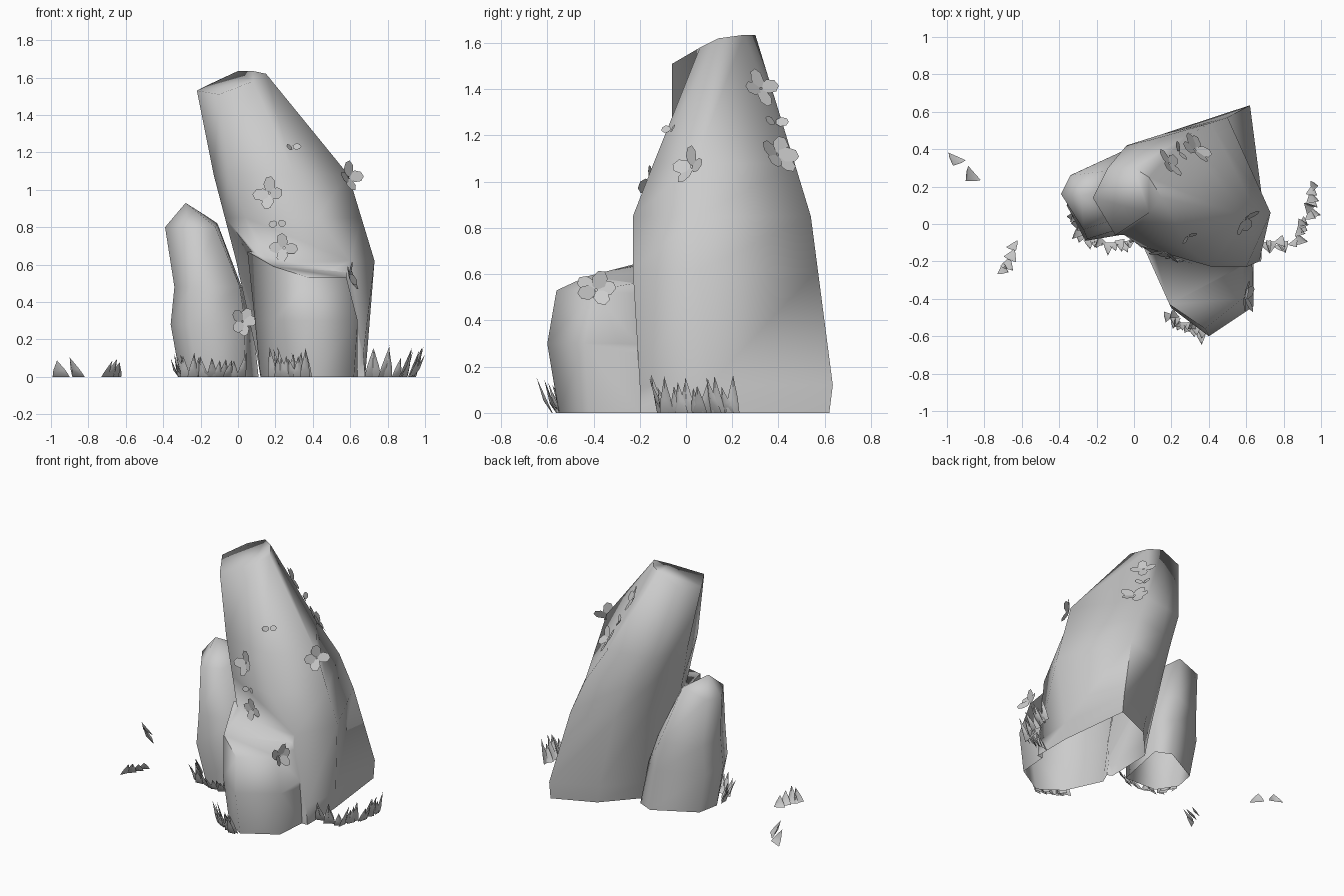
import bpy, bmesh, math, random
from mathutils import Vector, Matrix
from mathutils.bvhtree import BVHTree

random.seed(4)
cube = bpy.data.objects.get("Cube")
if cube:
    bpy.data.objects.remove(cube)

# One stone grey for everything
grey = bpy.data.materials.new("stone grey")
grey.use_nodes = True
COLOUR = (0.6, 0.6, 0.6, 1)
grey.diffuse_color = COLOUR
grey.node_tree.nodes["Principled BSDF"].inputs["Base Color"].default_value = COLOUR


def activate(obj):
    bpy.ops.object.select_all(action="DESELECT")
    obj.select_set(True)
    bpy.context.view_layer.objects.active = obj


def finish(name, bm, angle):
    mesh = bpy.data.meshes.new(name)
    bm.to_mesh(mesh)
    bm.free()
    mesh.materials.append(grey)
    obj = bpy.data.objects.new(name, mesh)
    bpy.context.collection.objects.link(obj)
    activate(obj)
    bpy.ops.object.shade_smooth_by_angle(angle=math.radians(angle))
    return obj


def loft(name, rings, apex=None):
    """Skin a stack of rings into a solid, capped flat or to a peak."""
    bm = bmesh.new()
    loops = [[bm.verts.new(p) for p in ring] for ring in rings]
    n = len(loops[0])
    for low, high in zip(loops, loops[1:]):
        for i in range(n):
            j = (i + 1) % n
            bm.faces.new((low[i], low[j], high[j], high[i]))
    bm.faces.new(loops[0][::-1])
    if apex:
        peak = bm.verts.new(apex)
        for i in range(n):
            bm.faces.new((loops[-1][i], loops[-1][(i + 1) % n], peak))
    else:
        cap = bm.faces.new(loops[-1])
        bmesh.ops.triangulate(bm, faces=[cap])
    return finish(name, bm, 80)


def open_base(obj):
    """Remove the faces lying on the ground."""
    bm = bmesh.new()
    bm.from_mesh(obj.data)
    flat = [f for f in bm.faces if all(v.co.z < .001 for v in f.verts)]
    bmesh.ops.delete(bm, geom=flat, context="FACES")
    bm.to_mesh(obj.data)
    bm.free()


def level(z, *points):
    return [(x, y, z) for x, y in points]


# Tall leaning rock
tall_rock = loft("tall_rock", [
    level(0, (.68, -.2), (.68, .1), (.62, .62), (.34, .5), (.13, .27), (.12, -.08), (.36, -.2)),
    level(.12, (.67, -.2), (.69, .1), (.62, .635), (.32, .51), (.12, .29), (.1, -.05), (.32, -.2)),
    level(.62, (.6, -.23), (.73, .06), (.5, .57), (.21, .5), (.06, .38), (-.01, .1), (.12, -.17)),
    level(.85, (.42, -.23), (.66, .05), (.41, .54), (.15, .48), (.02, .41), (-.07, .13), (.04, -.12)),
    level(1.08, (.3, -.14), (.59, .04), (.28, .47), (.09, .45), (-.04, .42), (-.13, .17), (-.05, -.06)),
    [(.08, .06, 1.58), (.15, .14, 1.62), (.08, .25, 1.635), (0, .3, 1.635),
     (-.14, .3, 1.57), (-.22, .14, 1.53), (-.1, -.06, 1.51)],
])

# Low rock with a slanted top, fused into the foot of the tall one
front_rock = loft("front_rock", [
    level(0, (.12, -.18), (.24, -.44), (.4, -.55), (.62, -.42), (.64, -.17), (.4, 0), (.2, 0)),
    level(.3, (.09, -.18), (.2, -.45), (.4, -.6), (.64, -.44), (.63, -.17), (.4, 0), (.2, 0)),
    [(.05, -.12, .67), (.19, -.43, .59), (.38, -.56, .53), (.58, -.4, .53), (.58, -.17, .57),
     (.4, 0, .62), (.2, 0, .66)],
])
union = tall_rock.modifiers.new("fuse", "BOOLEAN")
union.operation = "UNION"
union.solver = "EXACT"
union.object = front_rock
activate(tall_rock)
bpy.ops.object.modifier_apply(modifier=union.name)
bpy.data.objects.remove(front_rock)
tall_rock.name = "tall_and_front_rock"
open_base(tall_rock)

# Small pointed rock at the side
side_rock = loft("side_rock", [
    level(0, (-.22, -.04), (.03, -.05), (.11, .35), (0, .4), (-.28, .25), (-.31, .1)),
    level(.28, (-.26, -.09), (.04, -.04), (.08, .3), (-.04, .39), (-.33, .26), (-.36, .1)),
    level(.48, (-.25, -.08), (.01, 0), (.02, .28), (-.06, .39), (-.32, .27), (-.34, .1)),
    [(-.27, -.03, .79), (-.12, .02, .8), (-.11, .2, .82), (-.17, .28, .86), (-.34, .26, .81), (-.39, .16, .8)],
], apex=(-.28, .15, .93))
open_base(side_rock)


# Grass blades: creased, pointed and bent outward, strung along a ground path
def blade(bm, base, width, height, facing, lean):
    side = Vector((math.cos(facing), math.sin(facing), 0))
    out = Vector((side.y, -side.x, 0))
    up = Vector((0, 0, height))
    left, right = (bm.verts.new(base + s * side * width / 2) for s in (-1, 1))
    mids = [bm.verts.new(base + s * side * width * .36 + out * lean * .4 + up * .4) for s in (-1, 1)]
    spine = bm.verts.new(base + out * (lean * .4 + width * .2) + up * .35)
    tip = bm.verts.new(base + out * lean + up)
    for corners in ((left, spine, mids[0]), (left, right, spine), (right, mids[1], spine),
                    (mids[0], spine, tip), (spine, mids[1], tip)):
        bm.faces.new(corners)


def grass(name, path, count, width, tall):
    bm = bmesh.new()
    points = [Vector((x, y, 0)) for x, y in path]
    for k in range(count):
        t = k / max(count - 1, 1) * (len(points) - 1)
        i = min(int(t), len(points) - 2)
        step = points[i + 1] - points[i]
        spot = points[i] + step * (t - i)
        spot += Vector((random.uniform(-.015, .015), random.uniform(-.015, .015), 0))
        blade(bm, spot, width, tall * random.uniform(.6, 1),
              math.atan2(step.y, step.x) + random.uniform(-.6, .6), random.uniform(.04, .07))
    return finish(name, bm, 60)


grass("grass_side_rock", [(-.31, .05), (-.27, -.06), (-.13, -.1), (.01, -.08)], 16, .055, .13)
grass("grass_front_rock", [(.2, -.47), (.28, -.53), (.37, -.57)], 14, .055, .16)
grass("grass_tall_rock", [(.71, -.1), (.85, -.08), (.92, .05), (.95, .2)], 18, .06, .17)
grass("grass_far_clump", [(-.94, .36), (-.84, .28)], 2, .1, .11)
grass("grass_near_clump", [(-.73, -.24), (-.69, -.18), (-.65, -.11)], 4, .07, .1)


# Ivy: fans of broad leaves sprouting from the nearest rock face
def ivy(name, rock, place, leaves, size, tilt=.45):
    tree = BVHTree.FromPolygons([v.co for v in rock.data.vertices],
                                [p.vertices for p in rock.data.polygons])
    spot, normal, _, _ = tree.find_nearest(Vector(place))
    frame = Matrix.Translation(spot + normal * .012) @ normal.to_track_quat("Z", "Y").to_matrix().to_4x4()
    bm = bmesh.new()
    for k in range(leaves):
        turn = Matrix.Rotation(math.tau * k / leaves + random.uniform(-.3, .3), 4, "Z")
        lift = Matrix.Rotation(-tilt * random.uniform(.1, 1), 4, "Y")
        shift = Matrix.Translation((size * 1.05, 0, 0))
        squash = Matrix.Diagonal((1, .75, 1, 1))
        bmesh.ops.create_circle(bm, cap_ends=True, segments=7, radius=size,
                                matrix=frame @ turn @ lift @ shift @ squash)
    return finish(name, bm, 40)


for index, (place, leaves, size) in enumerate([
    ((.22, .34, 1.42), 4, .045),
    ((.27, .4, 1.27), 2, .03),
    ((.36, .42, 1.14), 5, .05),
    ((.58, .04, 1.06), 4, .045),
    ((.25, 0, 1.18), 2, .025),
    ((.17, -.14, .98), 4, .045),
    ((.21, -.18, .82), 2, .025),
    ((.24, -.24, .7), 4, .04),
    ((.59, -.39, .53), 5, .045),
]):
    ivy(f"ivy_{index + 1}", tall_rock, place, leaves, size)
ivy("ivy_side_rock", side_rock, (.03, -.08, .3), 5, .04)
